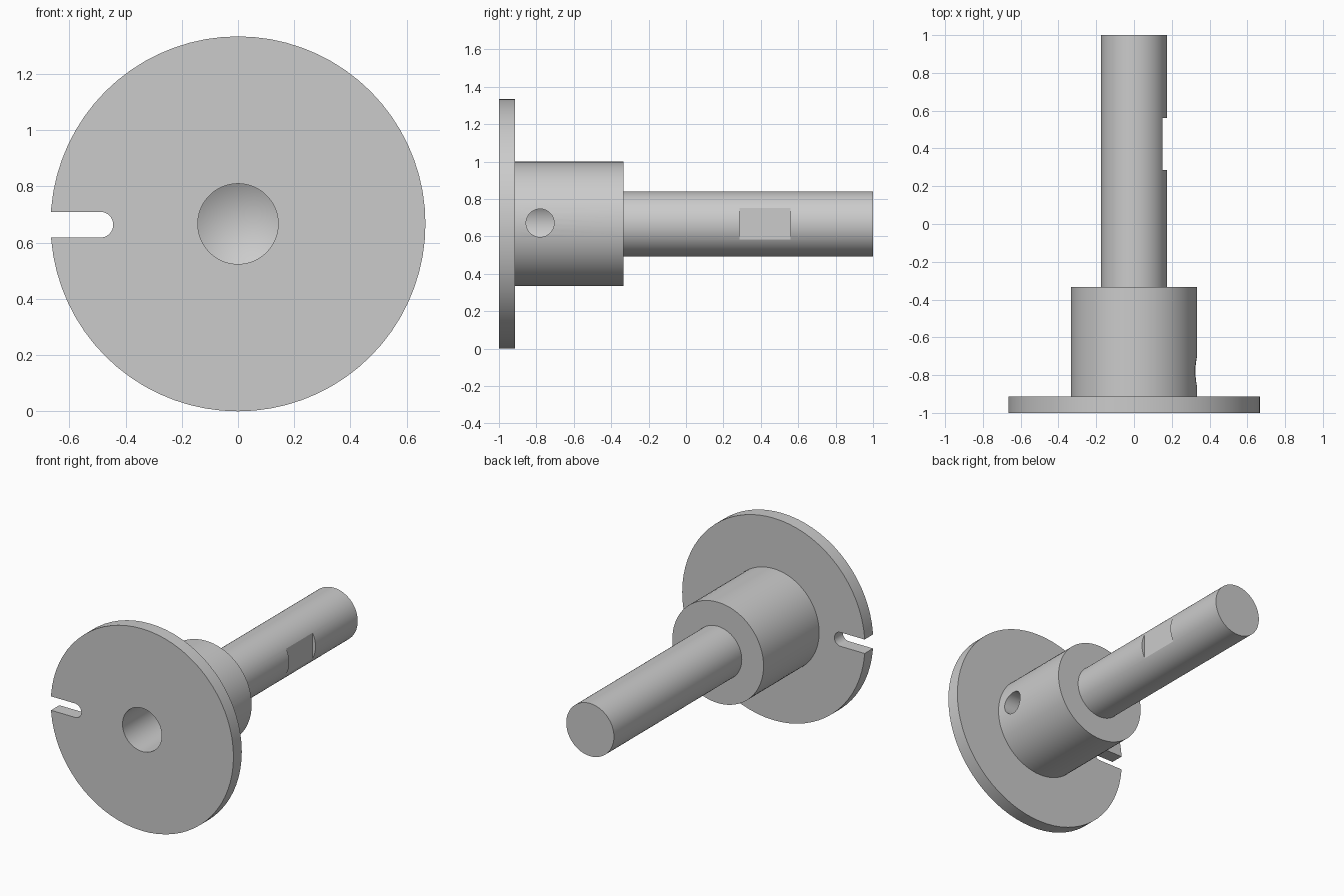
import bpy, bmesh, math
from mathutils import Matrix, Vector

old = bpy.data.objects.get("Cube")
if old:
    bpy.data.objects.remove(old, do_unlink=True)

AXIS_Z = 0.667      # height of the turning axis
SEGMENTS = 72

steel = bpy.data.materials.new("light_grey_steel")
steel.use_nodes = True
steel.diffuse_color = (0.6, 0.6, 0.6, 1)
steel.node_tree.nodes["Principled BSDF"].inputs["Base Color"].default_value = steel.diffuse_color


def make_object(name, bm):
    bmesh.ops.recalc_face_normals(bm, faces=bm.faces)
    mesh = bpy.data.meshes.new(name)
    bm.to_mesh(mesh)
    bm.free()
    mesh.materials.append(steel)
    obj = bpy.data.objects.new(name, mesh)
    bpy.context.collection.objects.link(obj)
    return obj


def lathe(name, profile):
    """Revolve (radius, y) points about the horizontal axis."""
    bm = bmesh.new()
    verts = [bm.verts.new((r, y, AXIS_Z)) for r, y in profile]
    edges = [bm.edges.new(pair) for pair in zip(verts, verts[1:])]
    bmesh.ops.spin(bm, geom=verts + edges, cent=(0, 0, AXIS_Z), axis=(0, 1, 0),
                   angle=math.tau, steps=SEGMENTS, use_merge=True)
    bmesh.ops.remove_doubles(bm, verts=bm.verts, dist=0.0001)
    return make_object(name, bm)


def box_cutter(name, low, high):
    low, high = Vector(low), Vector(high)
    bm = bmesh.new()
    bmesh.ops.create_cube(bm, size=1, matrix=Matrix.Translation((low + high) / 2)
                          @ Matrix.Diagonal((*(high - low), 1)))
    return make_object(name, bm)


def rod_cutter(name, center, radius, length, axis):
    bm = bmesh.new()
    turn = Vector((0, 0, 1)).rotation_difference(Vector(axis)).to_matrix().to_4x4()
    bmesh.ops.create_cone(bm, cap_ends=True, segments=40, radius1=radius, radius2=radius,
                          depth=length, matrix=Matrix.Translation(center) @ turn)
    return make_object(name, bm)


def slot_cutter(name, end_x, half_width):
    """Open-ended slot with a round inner end, cut along y."""
    bm = bmesh.new()
    arc = [(end_x + half_width * math.sin(a), AXIS_Z - 0.003 + half_width * math.cos(a))
           for a in (math.pi * i / 16 for i in range(17))]
    outline = [(-0.8, arc[0][1])] + arc + [(-0.8, arc[-1][1])]
    face = bm.faces.new([bm.verts.new((x, -1.1, z)) for x, z in outline])
    side = bmesh.ops.extrude_face_region(bm, geom=[face])["geom"]
    bmesh.ops.translate(bm, vec=(0, 0.25, 0),
                        verts=[v for v in side if isinstance(v, bmesh.types.BMVert)])
    return make_object(name, bm)


# Flange, hub and shaft turned as one piece, with a blind drilled bore in front
spindle = lathe("flanged_spindle", [
    (0, -0.33), (0.143, -0.41), (0.143, -1),
    (0.667, -1), (0.667, -0.913),
    (0.333, -0.913), (0.333, -0.333),
    (0.174, -0.333), (0.174, 1), (0, 1)])

# Flange slot, set screw hole into the bore, and wrench flat on the shaft
cutters = [
    slot_cutter("slot_cutter", -0.49, 0.046),
    rod_cutter("screw_hole_cutter", (0.25, -0.78, AXIS_Z + 0.005), 0.075, 0.4, (1, 0, 0)),
    box_cutter("flat_cutter", (0.152, 0.285, 0.4), (0.3, 0.56, 0.95)),
]
bpy.ops.object.select_all(action='DESELECT')
bpy.context.view_layer.objects.active = spindle
spindle.select_set(True)
for cutter in cutters:
    cutter.hide_render = True
    mod = spindle.modifiers.new(cutter.name, 'BOOLEAN')
    mod.operation = 'DIFFERENCE'
    mod.solver = 'EXACT'
    mod.object = cutter
    bpy.ops.object.modifier_apply(modifier=mod.name)
    bpy.data.objects.remove(cutter, do_unlink=True)

bpy.ops.object.shade_smooth_by_angle(angle=math.radians(25))
